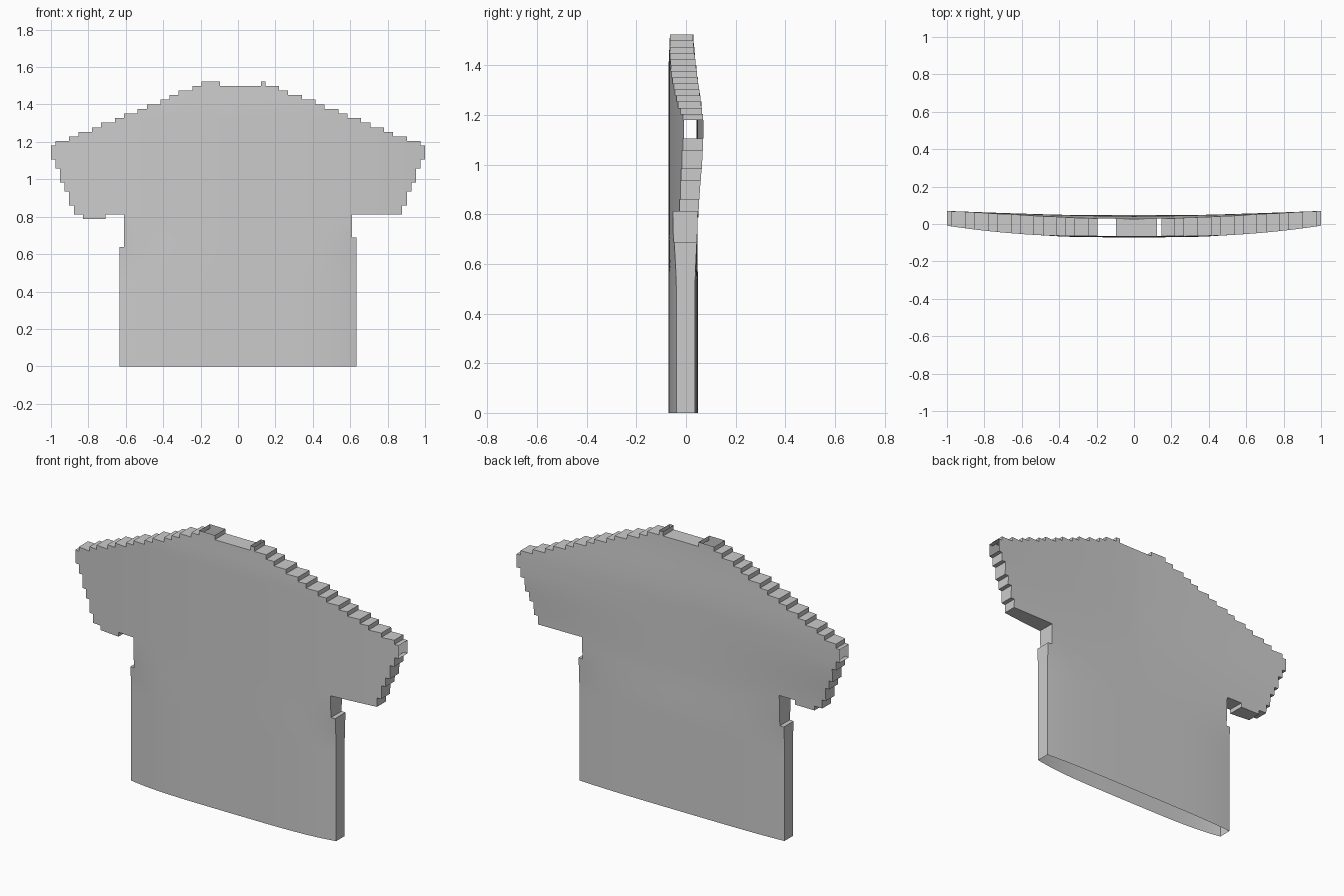
import bpy, bmesh, math

if "Cube" in bpy.data.objects:
    bpy.data.objects.remove(bpy.data.objects["Cube"])

NX, NZ = 82, 62
W, H = 2.0, 1.524
DX, DZ = W / NX, H / NZ


def ramp(a, b, t):
    t = max(0.0, min(1.0, (t - a) / (b - a)))
    return t * t * (3 - 2 * t)


# Half width of the garment at a height, slightly different on each side
def half_width(z, right):
    if z < (0.68 if right else 0.63):
        return 0.634
    if z < 0.80:
        return 0.61
    if z < 1.14:
        return 0.86 + (z - 0.80) * 0.42
    if z < 1.185:
        return 1.0
    return 0.952 - (z - 1.197) * (2.53 if right else 2.43)


def inside(i, k):
    if not (0 <= i < NX and 0 <= k < NZ):
        return False
    x, z = -1 + (i + 0.5) * DX, (k + 0.5) * DZ
    if k == NZ - 1 and -0.09 < x < 0.11:          # neck notch
        return False
    if 0.78 < z < 0.80 and -0.84 < x < -0.715:    # lower corner of one sleeve
        return True
    return abs(x) < half_width(z, x > 0)


# Depth of the front and back cloth
def front_y(x, z):
    body = -0.071 + 0.033 * (abs(x) / 0.64) ** 4
    top = -0.071 + 0.062 * abs(x) ** 2.5 + 0.006 * ramp(1.35, 1.55, z)
    t = ramp(0.5, 0.8, z)
    return body * (1 - t) + top * t


def back_y(x, z):
    body = 0.048 - 0.012 * (abs(x) / 0.64) ** 4
    lift = 0.3 + 0.7 * ramp(0.75, 1.1, z)
    top = 0.043 + 0.027 * abs(x) ** 1.5 * lift - 0.016 * ramp(1.15, 1.55, z)
    t = ramp(0.5, 0.8, z)
    return body * (1 - t) + top * t


bm = bmesh.new()
cache = {}


def vert(i, k, back):
    key = (i, k, back)
    if key not in cache:
        x, z = -1 + i * DX, k * DZ
        cache[key] = bm.verts.new((x, (back_y if back else front_y)(x, z), z))
    return cache[key]


def wall(a, b):
    bm.faces.new((vert(*b, 0), vert(*a, 0), vert(*a, 1), vert(*b, 1)))


for k in range(NZ):
    for i in range(NX):
        if not inside(i, k):
            continue
        ring = [(i, k), (i + 1, k), (i + 1, k + 1), (i, k + 1)]
        # Front and back panels
        bm.faces.new([vert(*c, 0) for c in ring])
        bm.faces.new([vert(*c, 1) for c in reversed(ring)])
        # Stepped edge walls; hem, collar tips and sleeve tips stay open
        if k > 0 and not inside(i, k - 1):
            wall(ring[0], ring[1])
        if i < NX - 1 and not inside(i + 1, k):
            wall(ring[1], ring[2])
        if k < NZ - 1 and not inside(i, k + 1):
            wall(ring[2], ring[3])
        if i > 0 and not inside(i - 1, k):
            wall(ring[3], ring[0])

mesh = bpy.data.meshes.new("shirt")
bm.to_mesh(mesh)
bm.free()
shirt = bpy.data.objects.new("shirt", mesh)
bpy.context.collection.objects.link(shirt)
bpy.context.view_layer.objects.active = shirt
shirt.select_set(True)
bpy.ops.object.shade_smooth_by_angle(angle=math.radians(30))
